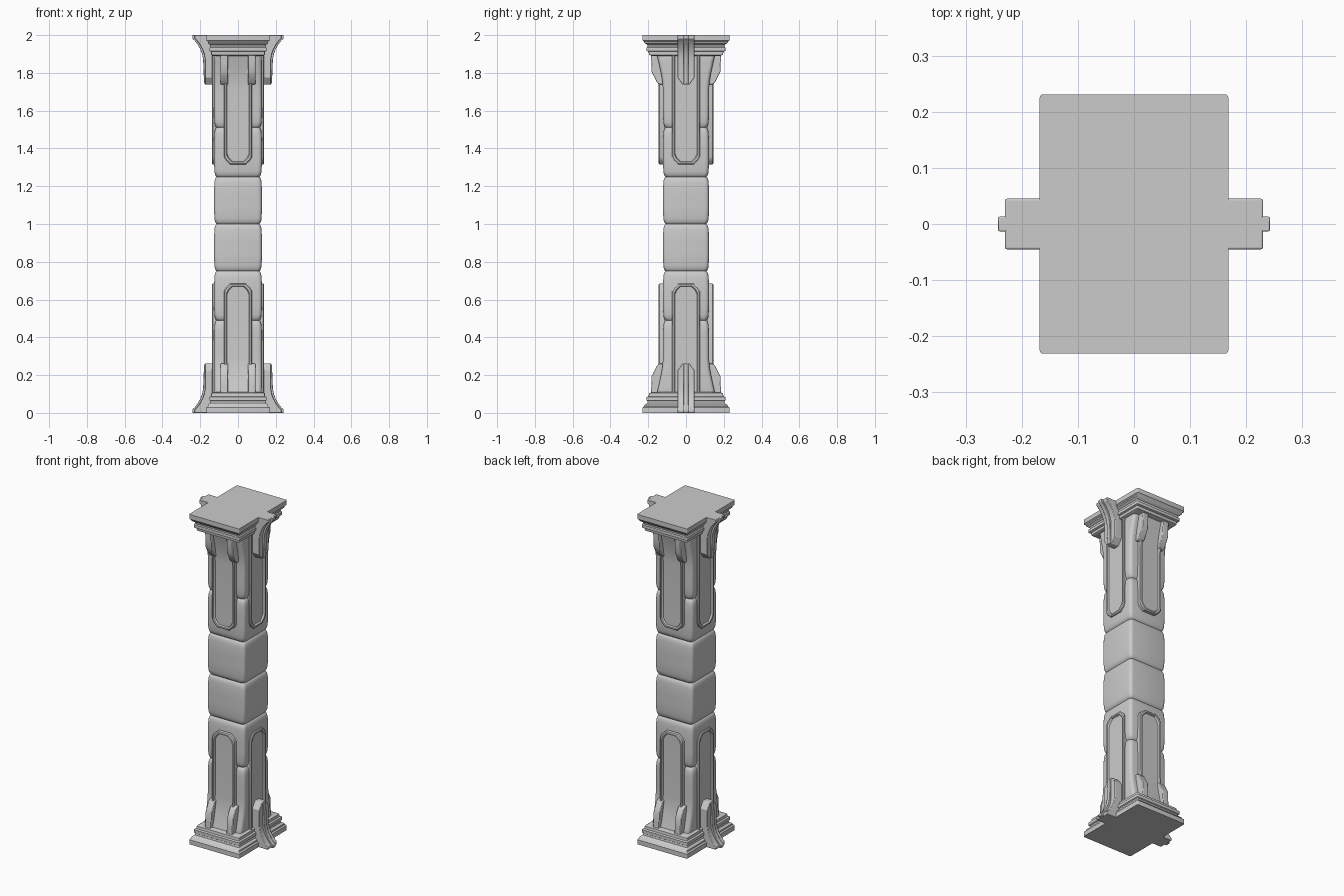
import bpy, bmesh, math

if "Cube" in bpy.data.objects:
    bpy.data.objects.remove(bpy.data.objects["Cube"])


def make(name, verts, faces, mirror, bevel=0.0):
    """Lower-half mesh, mirrored across the pillar's mid height (z = 1)."""
    bm = bmesh.new()
    vs = [bm.verts.new((x, y, z - 1)) for x, y, z in verts]
    for f in faces:
        bm.faces.new([vs[i] for i in f])
    bmesh.ops.recalc_face_normals(bm, faces=bm.faces)
    me = bpy.data.meshes.new(name)
    bm.to_mesh(me)
    bm.free()
    ob = bpy.data.objects.new(name, me)
    ob.location.z = 1
    bpy.context.collection.objects.link(ob)
    if bevel:
        b = ob.modifiers.new("bevel", 'BEVEL')
        b.width, b.segments = bevel, 2
    m = ob.modifiers.new("mirror", 'MIRROR')
    m.use_axis = mirror
    m.use_mirror_merge = False
    bpy.ops.object.select_all(action='DESELECT')
    ob.select_set(True)
    bpy.context.view_layer.objects.active = ob
    bpy.ops.object.shade_smooth_by_angle(angle=math.radians(35))
    return ob


def rect(x0, x1, y0, y1, z, r=0.0):
    """Rectangle ring at height z, with rounded corners if r > 0."""
    if not r:
        return [(x0, y0, z), (x1, y0, z), (x1, y1, z), (x0, y1, z)]
    ring = []
    for k, (cx, cy) in enumerate([(x1-r, y1-r), (x0+r, y1-r), (x0+r, y0+r), (x1-r, y0+r)]):
        for s in range(5):
            a = math.pi / 2 * (k + s / 4)
            ring.append((cx + r * math.cos(a), cy + r * math.sin(a), z))
    return ring


def loft(name, rings, mirror, bevel=0.0):
    n = len(rings[0])
    verts = [p for ring in rings for p in ring]
    faces = [(k*n + i, k*n + (i+1) % n, (k+1)*n + (i+1) % n, (k+1)*n + i)
             for k in range(len(rings) - 1) for i in range(n)]
    faces += [list(range(n)), list(range(len(verts) - n, len(verts)))]
    return make(name, verts, faces, mirror, bevel)


Z_ONLY = (False, False, True)


def flare(z):
    return 0.036 * max(0, (0.28 - z) / 0.18) ** 1.5


# Stepped base and capital mouldings
profile = [(0, .168, .231), (.028, .168, .231), (.034, .160, .224), (.042, .160, .220),
           (.052, .148, .205), (.062, .146, .203), (.066, .152, .209), (.084, .152, .209),
           (.088, .142, .198), (.104, .142, .196), (.110, .134, .178)]
loft("base_and_capital", [rect(-x, x, -y, y, z, .006) for z, x, y in profile], Z_ONLY)

# Pillowed stone blocks, the lowest one flaring to front and back
for name, z0, z1 in [("lower_block", .08, .49), ("arch_block", .49, .75), ("middle_block", .75, 1.0)]:
    h = z1 - z0
    steps = [(0, .013), (.005, .008), (.014, .004), (.03, .001), (.06, 0)]
    levels = [(z0 + d, i) for d, i in steps]
    levels += [(z0 + h * t, -.001) for t in (.3, .4, .5, .6, .7)]
    levels += [(z1 - d, i) for d, i in reversed(steps)]
    levels.sort()
    loft(name, [rect(-.126 + i, .126 - i, -.121 + i - flare(z), .121 - i + flare(z), z, .02)
                for z, i in levels], Z_ONLY)

# Arched panels with raised frames on all four sides
ROWS = [(.075, .09), (.075, .13), (.075, .17), (.075, .21), (.075, .25), (.075, .29),
        (.075, .645), (.066, .664), (.040, .685)]


def panel(name, depth, flared, side):
    def put(u, d, z):
        d += flare(z) if flared else 0
        return (d, u, z) if side else (u, -d, z)
    mirror = (side, not side, True)
    # frame: cross-section swept up one jamb, over the top and down the other
    section = [(0, depth - .035), (0, depth - .005), (.005, depth), (.013, depth), (.017, depth - .010)]
    chain = [(-w, z) for w, z in ROWS] + [(w, z) for w, z in reversed(ROWS)]
    verts = []
    for u, z in chain:
        for ins, d in section:
            k = 1 if abs(u) > .05 else .6
            verts.append(put(u - math.copysign(ins * k, u), d, z - (ins if z > .6 else 0)))
    n = len(section)
    faces = [(a*n + i, a*n + i + 1, (a+1)*n + i + 1, (a+1)*n + i)
             for a in range(len(chain) - 1) for i in range(n - 1)]
    make(name + "_frame", verts, faces, mirror)
    # sunken panel face, closed at the back
    rings = [[put(-w + .01, depth - .010, z), put(w - .01, depth - .010, z),
              put(w - .01, depth - .035, z), put(-w + .01, depth - .035, z)]
             for w, z in [(w, z - (.008 if z > .6 else 0)) for w, z in ROWS]]
    loft(name, rings, mirror)


panel("front_panel", .145, True, False)
panel("side_panel", .138, False, True)

# Thick feet at the ends of the front and back panel frames
foot = [(.095, .187), (.14, .184), (.195, .182), (.215, .172), (.25, .154), (.262, .140)]
loft("frame_foot", [rect(.052, .092, -y, -.11, z) for z, y in foot], (True, True, True), .004)

# Scrolled side brackets with a central rib
bracket = [(0, .230, .045), (.018, .230, .045), (.030, .217, .045), (.050, .202, .045),
           (.075, .188, .045), (.10, .179, .045), (.13, .174, .045), (.225, .174, .045),
           (.262, .174, .018)]
loft("side_bracket", [rect(.11, x, -w, w, z) for z, x, w in bracket], (True, False, True), .003)
loft("bracket_rib", [rect(.12, x + .012 - .04 * max(0, z - .1), -.013, .013, z * .98)
                     for z, x, w in bracket], (True, False, True), .002)
